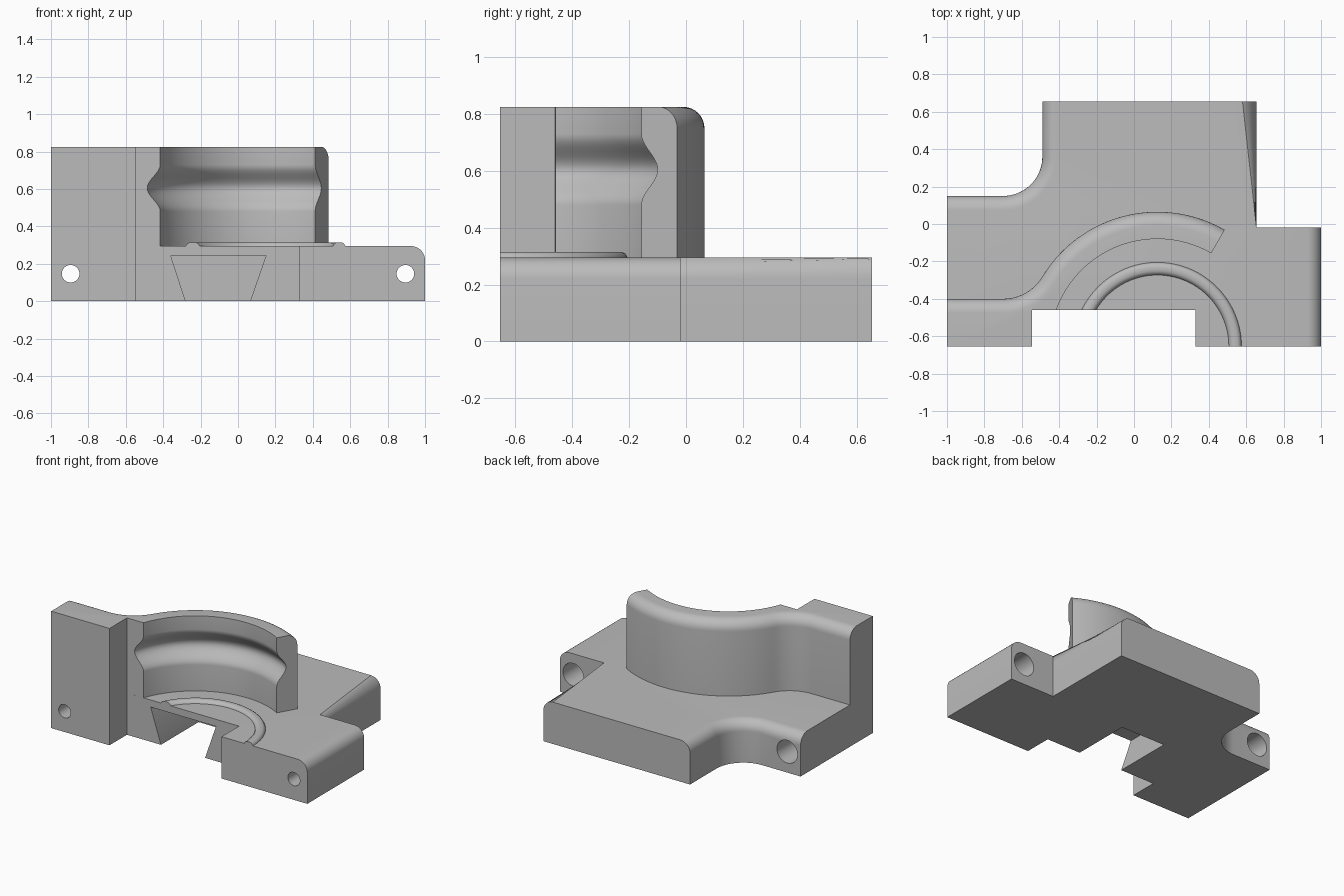
import bpy, bmesh
from math import cos, sin, pi, radians, sqrt
from mathutils import Matrix, Vector

cube = bpy.data.objects.get("Cube")
if cube:
    bpy.data.objects.remove(cube, do_unlink=True)

grey = bpy.data.materials.new("plain_grey")
grey.use_nodes = True
grey.diffuse_color = (0.5, 0.5, 0.5, 1)
grey.node_tree.nodes["Principled BSDF"].inputs["Base Color"].default_value = (0.5, 0.5, 0.5, 1)

CENTRE = Vector((0.125, -0.655, 0))   # axis of the curved wall and the ridge
PLATE, TOP, NOTCH = 0.295, 0.825, -0.46
BORE, OUTER = 0.575, 0.72


def arc(cx, cy, r, start, end, steps):
    angles = [radians(start + (end - start) * i / steps) for i in range(steps + 1)]
    return [(cx + r * cos(a), cy + r * sin(a)) for a in angles]


def finish(bm, name):
    bmesh.ops.recalc_face_normals(bm, faces=bm.faces[:])
    mesh = bpy.data.meshes.new(name)
    bm.to_mesh(mesh)
    bm.free()
    mesh.materials.append(grey)
    obj = bpy.data.objects.new(name, mesh)
    bpy.context.collection.objects.link(obj)
    return obj


def prism(name, outline, low, high, rounded=None, radius=0.075, matrix=None):
    """Extrude an outline; round the top edges whose midpoint passes the rule."""
    bm = bmesh.new()
    base = bm.faces.new([bm.verts.new((x, y, low)) for x, y in outline])
    new = bmesh.ops.extrude_face_region(bm, geom=[base], use_keep_orig=True)["geom"]
    bmesh.ops.translate(bm, vec=(0, 0, high - low),
                        verts=[g for g in new if isinstance(g, bmesh.types.BMVert)])
    bmesh.ops.recalc_face_normals(bm, faces=bm.faces[:])
    if rounded:
        edges = [e for e in bm.edges if all(abs(v.co.z - high) < 1e-4 for v in e.verts)
                 and rounded((e.verts[0].co + e.verts[1].co) / 2)]
        bmesh.ops.bevel(bm, geom=edges, offset=radius, offset_type='OFFSET',
                        segments=8, profile=0.5, affect='EDGES')
    if matrix:
        bm.transform(matrix)
    return finish(bm, name)


def box(name, x0, x1, y0, y1):
    return prism(name, [(x0, y0), (x1, y0), (x1, y1), (x0, y1)], -1, 2)


def lathe(name, profile, matrix, steps):
    """Revolve a (radius, height) profile into a closed solid."""
    bm = bmesh.new()
    verts = [bm.verts.new((r, 0, z)) for r, z in profile]
    edges = [bm.edges.new(pair) for pair in zip(verts, verts[1:])]
    if profile[0][0] > 0:
        edges.append(bm.edges.new((verts[-1], verts[0])))
    bmesh.ops.spin(bm, geom=verts + edges, cent=(0, 0, 0), axis=(0, 0, 1),
                   angle=2 * pi, steps=steps)
    bmesh.ops.remove_doubles(bm, verts=bm.verts[:], dist=1e-5)
    bm.transform(matrix)
    return finish(bm, name)


def cut(obj, cutter):
    mod = obj.modifiers.new("cut", 'BOOLEAN')
    mod.operation, mod.solver, mod.object = 'DIFFERENCE', 'EXACT', cutter
    activate(obj)
    bpy.ops.object.modifier_apply(modifier=mod.name)
    bpy.data.objects.remove(cutter, do_unlink=True)


def activate(obj):
    bpy.ops.object.select_all(action='DESELECT')
    obj.select_set(True)
    bpy.context.view_layer.objects.active = obj


# Base plate with rounded side edges and a concave back corner
outline = [(-1, -0.655), (-0.545, -0.655), (-0.545, NOTCH), (0.33, NOTCH), (0.33, -0.655),
           (1, -0.655), (1, -0.02), (0.655, -0.02), (0.655, 0.655), (-0.49, 0.655)]
outline += arc(-0.70, 0.36, 0.21, 0, -90, 16) + [(-1, 0.15)]
plate = prism("base_plate", outline, 0, PLATE, lambda m: m.x > 0.99
              or abs(m.x - 0.655) < 0.01 or (-0.99 < m.x < -0.48 and m.y > 0.1))

# Dovetail slot open to the front and the underside
upright = Matrix.Rotation(pi / 2, 4, 'X')
slot = [(-0.36, 0.245), (0.15, 0.245), (0.065, 0), (0.037, -0.08), (-0.254, -0.08), (-0.28, 0)]
cut(plate, prism("slot_cutter", slot, 0.04, 0.9, matrix=upright))

# Bolt holes, wider from the back
bolt = [(0, 0.9), (0.047, 0.9), (0.047, 0.27), (0.08, 0.27), (0.08, -0.4), (0, -0.4)]
for x in (-0.895, 0.895):
    cut(plate, lathe("bolt_cutter", bolt, Matrix.Translation((x, 0, 0.147)) @ upright, 40))

# Curved wall flowing into the left block
blend = 0.244
inner_end = 180 - 20.8
outline = [(-1, -0.655), (-0.545, -0.655), (-0.545, NOTCH)]
outline += arc(CENTRE.x, CENTRE.y, 0.55, inner_end, 60, 32)
outline += arc(CENTRE.x, CENTRE.y, OUTER, 60, 148.8, 36)
outline += arc(-0.70, -0.4 + blend, blend, -31.2, -90, 14)[1:] + [(-1, -0.4)]
wall = prism("curved_wall", outline, PLATE, TOP, lambda m: m.x > -0.99 and m.y > -0.45
             and (m - CENTRE).xy.length > 0.7)

# Bore with a rounded groove around it
groove = []
for i in range(21):
    t = i / 20
    groove.append((BORE + 0.066 * sin(pi * t) ** 2, 0.48 + 0.25 * t))
profile = [(0, 0.2), (BORE, 0.2)] + groove + [(BORE, 0.9), (0, 0.9)]
cut(wall, lathe("bore_cutter", profile, Matrix.Translation(CENTRE), 128))

# Low ridge ring on the plate, trimmed at the front
profile = [(0.38, 0.285), (0.382, PLATE), (0.39, 0.308), (0.403, 0.315),
           (0.43, 0.315), (0.442, 0.308), (0.45, PLATE), (0.45, 0.285)]
ridge = lathe("ridge_ring", profile, Matrix.Translation(CENTRE), 96)
cut(ridge, box("front_trim", -2, 2, -2, -0.655))
cut(ridge, box("notch_trim", -0.545, 0.33, -1, NOTCH))

for part in (plate, wall, ridge):
    activate(part)
    bpy.ops.object.shade_smooth_by_angle(angle=radians(32))
